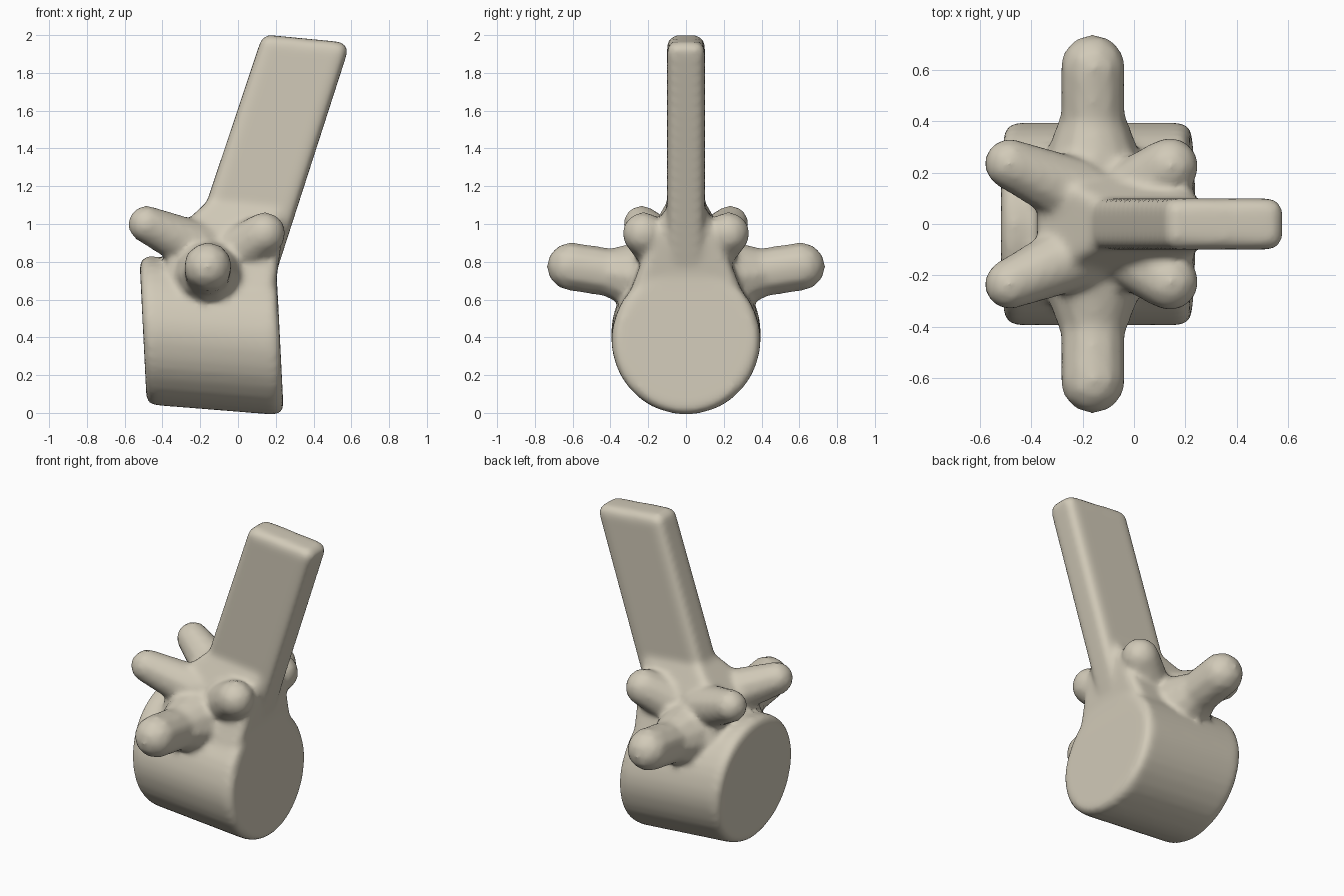
import bpy, bmesh, math
from mathutils import Vector, Matrix

if "Cube" in bpy.data.objects:
    bpy.data.objects.remove(bpy.data.objects["Cube"])

bone = bpy.data.materials.new("bone beige")
bone.diffuse_color = (0.64, 0.59, 0.48, 1)
bone.use_nodes = True
bone.node_tree.nodes["Principled BSDF"].inputs["Base Color"].default_value = bone.diffuse_color

bm = bmesh.new()


def hull(balls):
    """Add the convex hull around a set of balls (x, y, z, radius)."""
    tmp = bmesh.new()
    for x, y, z, r in balls:
        bmesh.ops.create_icosphere(tmp, subdivisions=2, radius=r,
                                   matrix=Matrix.Translation((x, y, z)))
    for f in list(tmp.faces):
        tmp.faces.remove(f)
    for e in list(tmp.edges):
        tmp.edges.remove(e)
    bmesh.ops.convex_hull(tmp, input=tmp.verts)
    bmesh.ops.delete(tmp, geom=[v for v in tmp.verts if not v.link_faces], context='VERTS')
    bmesh.ops.recalc_face_normals(tmp, faces=tmp.faces)
    me = bpy.data.meshes.new("tmp")
    tmp.to_mesh(me)
    bm.from_mesh(me)
    bpy.data.meshes.remove(me)
    tmp.free()


# Vertebral body: sheared round drum along x with soft rims
R, S, r = 0.395, 36, 0.05
drum = []
for x in (-0.505 + r, 0.225 - r):
    for i in range(S):
        a = 2 * math.pi * i / S
        y, z = (R - r) * math.cos(a), (R - r) * math.sin(a)
        drum.append((x - 0.05 * z, y, 0.41 + z - 0.08 * (x + 0.14), r))
hull(drum)

# Spinous process: flat leaning slab
hull([(x, y, z, 0.05) for x, z in ((-0.22, 0.8), (0.165, 1.95), (0.53, 1.915), (0.17, 0.8))
      for y in (-0.05, 0.05)])

# Arch: tapering mass between body and slab
hull([(x, s * y, z, 0.05) for s in (-1, 1) for x, y, z in
      ((-0.33, 0.26, 0.6), (0.14, 0.26, 0.6), (-0.33, 0.17, 0.9), (0.18, 0.15, 0.88),
       (-0.10, 0.05, 1.11), (0.20, 0.05, 1.08))])

for s in (-1, 1):
    # Transverse process, with a wider root
    hull([(-0.16, s * 0.25, 0.72, 0.13), (-0.16, s * 0.61, 0.775, 0.13)])
    hull([(-0.16, s * 0.2, 0.72, 0.2), (-0.16, s * 0.42, 0.745, 0.12)])
    # Articular knobs, left and right ends
    hull([(-0.22, s * 0.12, 0.88, 0.14), (-0.485, s * 0.235, 1.0, 0.1)])
    hull([(0.0, s * 0.12, 0.85, 0.14), (0.14, s * 0.225, 0.95, 0.115)])

mesh = bpy.data.meshes.new("vertebra")
bm.to_mesh(mesh)
bm.free()
mesh.materials.append(bone)
ob = bpy.data.objects.new("vertebra", mesh)
bpy.context.collection.objects.link(ob)

# Fuse the parts and soften the joints
rm = ob.modifiers.new("fuse", 'REMESH')
rm.mode = 'VOXEL'
rm.voxel_size = 0.018
rm.use_smooth_shade = True
sm = ob.modifiers.new("soften", 'SMOOTH')
sm.factor = 0.5
sm.iterations = 8
for p in mesh.polygons:
    p.use_smooth = True
